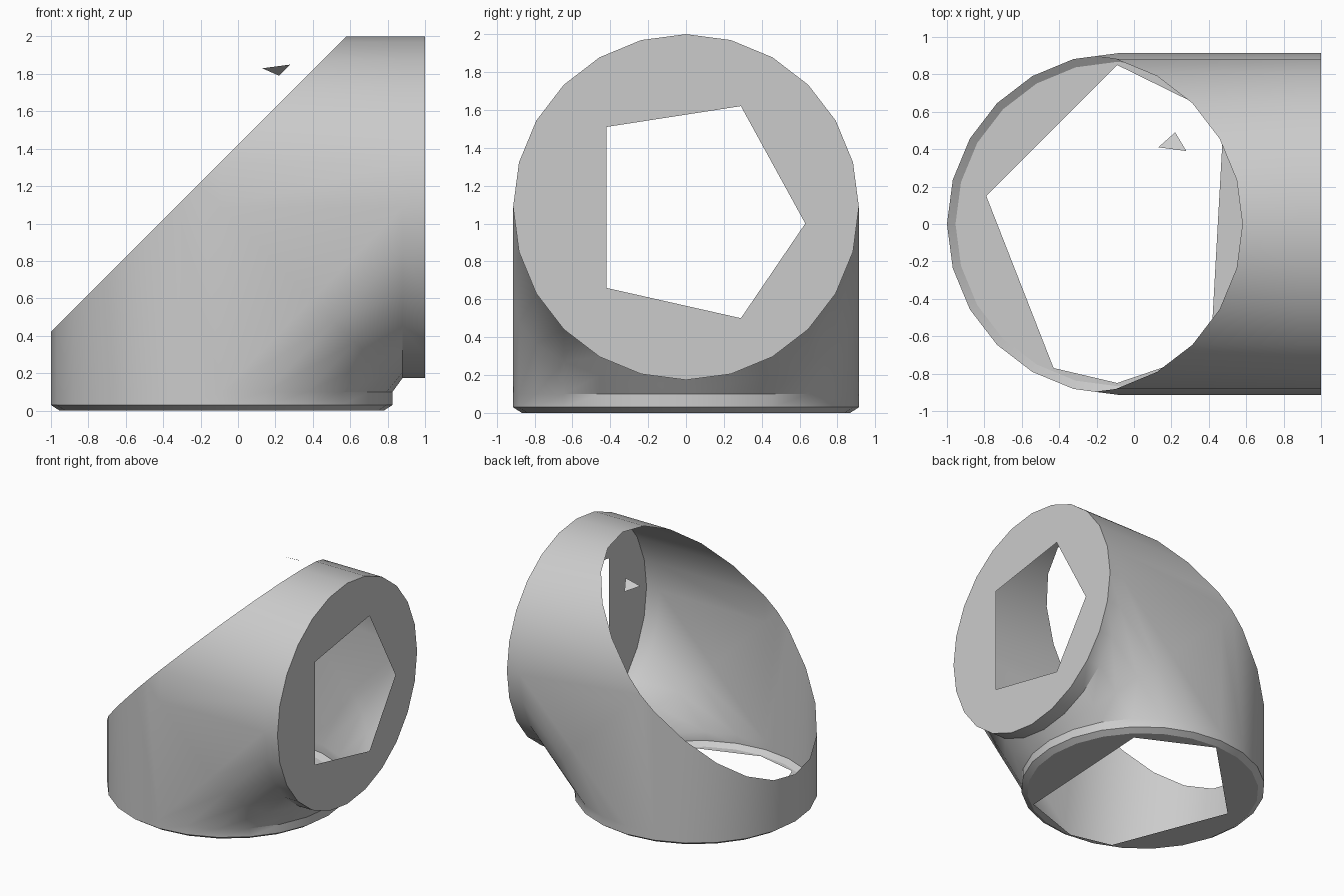
import bpy, bmesh, math
from mathutils import Vector

cube = bpy.data.objects.get("Cube")
if cube:
    bpy.data.objects.remove(cube, do_unlink=True)

R, CX, CZ = 0.913, -0.087, 1.087    # pipe radius, upright axis x, level axis z
LOW, NECK, COLLAR = 0.03, 0.1, 0.88  # heights and x of the joint rings
SIDES = 24

grey = bpy.data.materials.new("plain_grey")
grey.use_nodes = True
colour = (0.6, 0.6, 0.6, 1)
grey.diffuse_color = colour
grey.node_tree.nodes["Principled BSDF"].inputs["Base Color"].default_value = colour


def make_object(name, bm):
    mesh = bpy.data.meshes.new(name)
    bm.to_mesh(mesh)
    bm.free()
    mesh.materials.append(grey)
    obj = bpy.data.objects.new(name, mesh)
    bpy.context.collection.objects.link(obj)
    return obj


def pipe_line(i, inner):
    """One lengthwise line of the elbow, from the base to the side flange."""
    a = math.tau * i / SIDES
    c, s = math.cos(a), math.sin(a)
    x, y, z = CX + R * c, R * s, CZ - R * c
    corner = ((x + COLLAR) / 2, y, (NECK + z) / 2) if inner else (x, y, z)
    return [(CX + 0.95 * R * c, 0.95 * y, 0), (x, y, LOW), (x, y, NECK),
            corner, (COLLAR, y, z), (1, y, z)]


def add_face(bm, points):
    return bm.faces.new([bm.verts.new(p) for p in points])


def flat_cap(name, rim, hole):
    """Flat ring between a round rim and an angular hole."""
    bm = bmesh.new()
    edges = []
    for loop in (rim, hole):
        vs = [bm.verts.new(p) for p in loop]
        edges += [bm.edges.new((vs[k - 1], vs[k])) for k in range(len(vs))]
    bmesh.ops.triangle_fill(bm, edges=edges, use_beauty=True)
    make_object(name, bm)


# Elbow wall: mitred on the outside, filled straight across on the inside
bm = bmesh.new()
for i in range(SIDES):
    inner = math.cos(math.tau * (i + 0.5) / SIDES) > 0
    p, q = pipe_line(i, inner), pipe_line(i + 1, inner)
    for k in range(len(p) - 1):
        add_face(bm, (p[k], q[k], q[k + 1], p[k + 1]))

# Flat webs where the two halves of the wall meet
for i in (SIDES // 4, 3 * SIDES // 4):
    outer, inside = pipe_line(i, False), pipe_line(i, True)
    add_face(bm, (outer[2], inside[3], outer[4], outer[3]))
bmesh.ops.remove_doubles(bm, verts=bm.verts, dist=0.0005)

# Slanted opening
bmesh.ops.bisect_plane(bm, geom=bm.verts[:] + bm.edges[:] + bm.faces[:],
                       plane_co=Vector((-1, 0, 0.42)),
                       plane_no=Vector((-1, 0, 1)), clear_outer=True)
bmesh.ops.recalc_face_normals(bm, faces=bm.faces)
wall = make_object("elbow_wall", bm)
bpy.context.view_layer.objects.active = wall
wall.select_set(True)
bpy.ops.object.shade_smooth_by_angle(angle=math.radians(35))

# Base and side flange with angular holes
lines = [pipe_line(i, False) for i in range(SIDES)]
base_hole = [(-0.79, 0.15), (-0.09, 0.85), (0.48, 0.57),
             (0.41, -0.68), (-0.09, -0.85), (-0.43, -0.77)]
flange_hole = [(-0.42, 1.51), (0.29, 1.62), (0.63, 1.0), (0.29, 0.5), (-0.42, 0.66)]
flat_cap("base_ring", [l[0] for l in lines], [(x, y, 0) for x, y in base_hole])
flat_cap("side_flange", [l[-1] for l in lines], [(1, y, z) for y, z in flange_hole])

# Small loose chip
bm = bmesh.new()
add_face(bm, ((0.13, 0.41, 1.83), (0.28, 0.39, 1.85), (0.22, 0.49, 1.79)))
make_object("loose_chip", bm)
